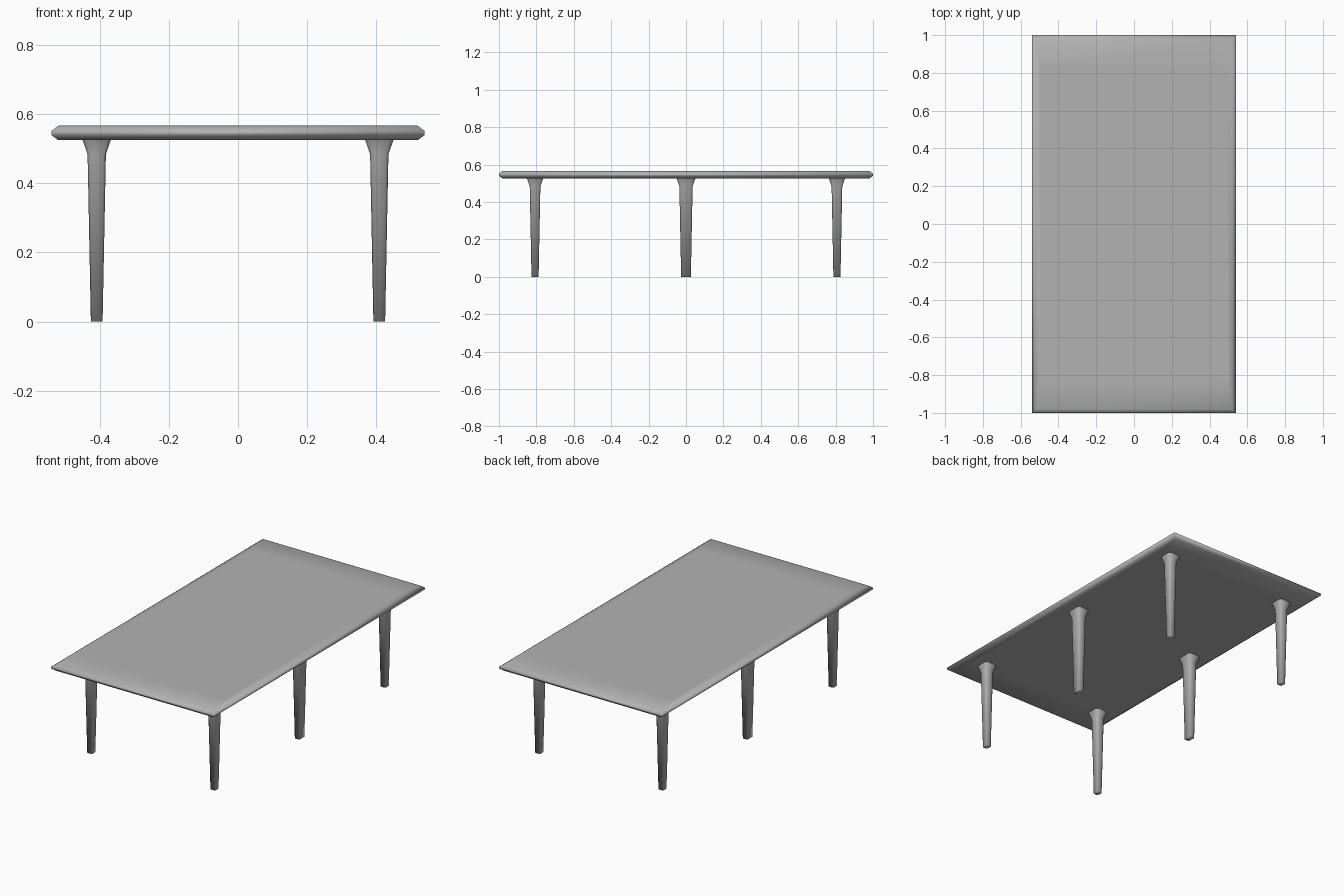
import bpy, bmesh

if "Cube" in bpy.data.objects:
    bpy.data.objects.remove(bpy.data.objects["Cube"])

# Dark grey finish shared by all parts
grey = bpy.data.materials.new("dark_grey")
grey.diffuse_color = (0.45, 0.45, 0.45, 1)
grey.use_nodes = True
grey.node_tree.nodes["Principled BSDF"].inputs["Base Color"].default_value = grey.diffuse_color

def loft(name, rings, cap_top=True):
    """Skin a stack of equal-sized point rings and cap the ends."""
    bm = bmesh.new()
    loops = [[bm.verts.new(p) for p in r] for r in rings]
    n = len(loops[0])
    for a, b in zip(loops, loops[1:]):
        for i in range(n):
            j = (i + 1) % n
            bm.faces.new((a[i], a[j], b[j], b[i]))
    bm.faces.new(loops[0][::-1])
    if cap_top:
        bm.faces.new(loops[-1])
    me = bpy.data.meshes.new(name)
    bm.to_mesh(me)
    bm.free()
    me.materials.append(grey)
    me.shade_smooth()
    ob = bpy.data.objects.new(name, me)
    bpy.context.collection.objects.link(ob)
    return ob

def rect(hx, hy, z):
    return [(-hx, -hy, z), (hx, -hy, z), (hx, hy, z), (-hx, hy, z)]

def chamfered(cx, cy, hx, hy, c, z):
    """Square section with cut corners."""
    pts = [(-hx + c, -hy), (hx - c, -hy), (hx, -hy + c), (hx, hy - c),
           (hx - c, hy), (-hx + c, hy), (-hx, hy - c), (-hx, -hy + c)]
    return [(cx + x, cy + y, z) for x, y in pts]

# Tabletop: thin slab with a bevelled rim, inner loops limit the soft shading
loft("tabletop", [
    rect(0.495, 0.82, 0.525), rect(0.52, 0.98, 0.525),
    rect(0.54, 1.0, 0.54), rect(0.54, 1.0, 0.552),
    rect(0.52, 0.98, 0.567), rect(0.495, 0.82, 0.567)])

# Legs: tapered, flared under the top; the middle pair is deeper
LEG = [(0.0, 0.017), (0.484, 0.0265), (0.526, 0.041)]
for side, sx in (("left", -1), ("right", 1)):
    for row, y, extra in (("front", -0.807, 0.002), ("middle", 0, 0.009), ("back", 0.807, 0.002)):
        loft(f"{row}_{side}_leg", [
            chamfered(sx * 0.409, y, h, h + extra, h * 0.28, z) for z, h in LEG],
            cap_top=False)
